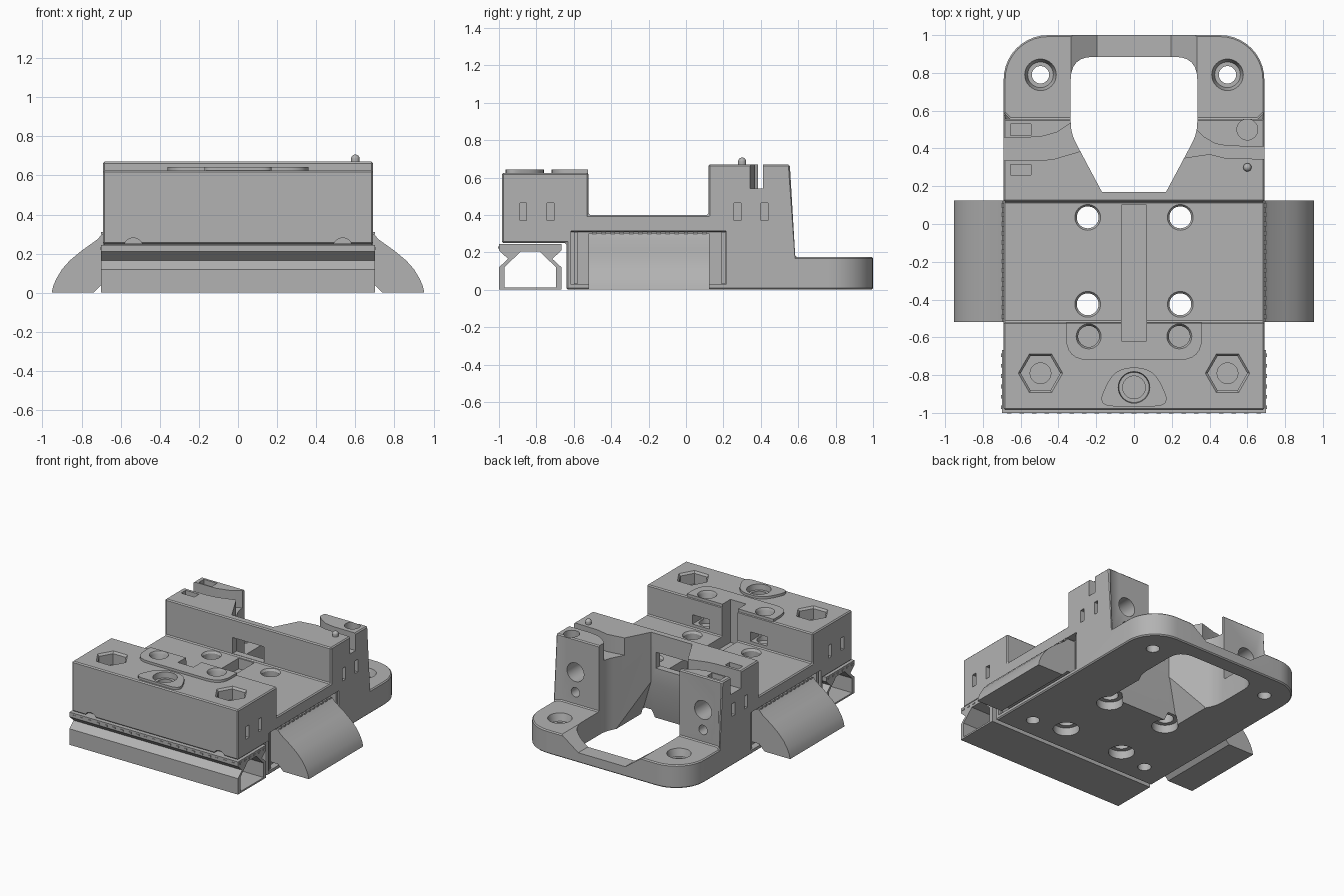
import bpy, bmesh, math
from mathutils import Vector

cube = bpy.data.objects.get("Cube")
if cube:
    bpy.data.objects.remove(cube, do_unlink=True)

grey = bpy.data.materials.new("plain grey")
grey.use_nodes = True
COLOUR = (0.45, 0.45, 0.45, 1)
grey.diffuse_color = COLOUR
grey.node_tree.nodes["Principled BSDF"].inputs["Base Color"].default_value = COLOUR


def make(name, bm):
    bmesh.ops.recalc_face_normals(bm, faces=bm.faces[:])
    mesh = bpy.data.meshes.new(name)
    bm.to_mesh(mesh)
    bm.free()
    mesh.materials.append(grey)
    obj = bpy.data.objects.new(name, mesh)
    bpy.context.scene.collection.objects.link(obj)
    return obj


def place(axis, p, h):
    return {"x": (h, p[0], p[1]), "y": (p[0], h, p[1]), "z": (p[0], p[1], h)}[axis]


def loft_bm(axis, pts, lo, hi, end=None):
    bm = bmesh.new()
    a = [bm.verts.new(place(axis, p, lo)) for p in pts]
    b = [bm.verts.new(place(axis, p, hi)) for p in (end or pts)]
    bm.faces.new(a)
    bm.faces.new(b[::-1])
    for i in range(len(a)):
        j = (i + 1) % len(a)
        bm.faces.new((a[i], a[j], b[j], b[i]))
    return bm


def prism(name, axis, pts, lo, hi, end=None):
    return make(name, loft_bm(axis, pts, lo, hi, end))


def box(name, x, y, z):
    return prism(name, "z", [(x[0], y[0]), (x[1], y[0]), (x[1], y[1]), (x[0], y[1])], *z)


def ring(c, r, n=32):
    return [(c[0] + r * math.cos(2 * math.pi * i / n), c[1] + r * math.sin(2 * math.pi * i / n))
            for i in range(n)]


def rounded(pts, radii, n=6):
    # Replace polygon corners with quadratic curves
    out = []
    for i, p in enumerate(pts):
        p, r = Vector(p), radii[i]
        if r == 0:
            out.append(tuple(p))
            continue
        a = p + (Vector(pts[i - 1]) - p).normalized() * r
        b = p + (Vector(pts[(i + 1) % len(pts)]) - p).normalized() * r
        for k in range(n + 1):
            t = k / n
            out.append(tuple(a * (1 - t) ** 2 + p * (2 * t * (1 - t)) + b * t * t))
    return out


# Main body from its side silhouette
W = 0.69
bm = loft_bm("x", [(-.985, .25), (-.64, .25), (-.64, 0), (1, 0), (1, .175), (.555, .175),
                   (.555, .67), (.12, .67), (.12, .4), (-.52, .4), (-.52, .625), (-.985, .625)], -W, W)


def upright(y):
    return [e for e in bm.edges if all(abs(v.co.y - y) < .001 for v in e.verts)
            and abs(e.verts[0].co.x - e.verts[1].co.x) < .001]


bmesh.ops.bevel(bm, geom=upright(1), offset=.235, segments=10, profile=.5, affect="EDGES")
bmesh.ops.bevel(bm, geom=upright(.555), offset=.035, segments=1, affect="EDGES")
body = make("main_body", bm)
edge = body.modifiers.new("edge", "BEVEL")
edge.width, edge.segments, edge.limit_method, edge.angle_limit = .008, 1, "ANGLE", .7
helpers = []


def combine(obj, op="DIFFERENCE"):
    mod = body.modifiers.new(op, "BOOLEAN")
    mod.operation, mod.object, mod.solver = op, obj, "EXACT"
    helpers.append(obj)


def hole(x, y, r, lo, hi, r2=None):
    combine(prism("cut", "z", ring((x, y), r), lo, hi, ring((x, y), r2 or r)))


# Raised pads on the front block
combine(prism("pad", "z", rounded([(-.36, -.525), (-.36, -.72), (.36, -.72), (.36, -.525)],
                                  [0, .12, .12, 0]), .6, .643), "UNION")
combine(prism("pad", "z", rounded([(-.2, -.965), (.2, -.965), (.1, -.76), (-.1, -.76)],
                                  [.09, .09, .09, .09]), .6, .643), "UNION")

# Large rear opening, flared below, and the lowered rear bridge
combine(prism("cut", "z", rounded([(-.17, .17), (.17, .17), (.335, .48), (.335, .885), (-.335, .885), (-.335, .48)],
                                  [0, 0, .06, .12, .12, .06]), -.1, .8))
combine(prism("cut", "z", [(-.3, .1), (.3, .1), (.3, .4), (-.3, .4)], -.01, .3,
              [(-.17, .172), (.17, .172), (.17, .4), (-.17, .4)]))
combine(prism("cut", "y", [(-.34, .18), (-.195, .075), (.195, .075), (.34, .18)], .8, 1.1))

# Centre channel and the window in the cross wall
combine(box("cut", (-.065, .065), (-.62, .1), (.32, .8)))
combine(box("cut", (-.13, .13), (.08, .2), (.41, .53)))

# Curved grooves across the rear arms
combine(prism("cut", "z", [(.8, .34), (.48, .35), (.4, .37), (.2, .34), (.2, .6), (.33, .5),
                           (.37, .46), (.43, .425), (.5, .412), (.8, .41)], .54, .8))
combine(prism("cut", "z", [(-.8, .335), (-.5, .335), (-.42, .345), (-.2, .41), (-.2, .6), (-.35, .525),
                           (-.41, .485), (-.5, .46), (-.8, .455)], .54, .8))
combine(box("cut", (-.655, -.545), (.468, .53), (.58, .8)))
combine(box("cut", (-.655, -.545), (.26, .315), (.58, .8)))
hole(.6, .5, .055, .5, .8)

# Centre front hole
hole(0, -.865, .06, .1, .8)
hole(0, -.865, .08, .6, .66, .085)

for s in (-1, 1):
    # Through holes with chamfered rims and counterbores beneath
    for y in (.035, -.425):
        hole(s * .245, y, .058, -.1, .8 if y < 0 else .66)
        hole(s * .245, y, .058, .385, .41, .075)
        hole(s * .245, y, .09, -.1, .06)
    # Pad holes and the rear-facing slots below them
    hole(s * .24, -.595, .056, .4, .8)
    hole(s * .24, -.595, .056, .625, .65, .07)
    combine(box("cut", (s * .24 - .07, s * .24 + .07), (-.62, -.5), (.43, .5)))
    # Hexagonal pockets
    combine(prism("cut", "z", ring((s * .495, -.79), .105, 6), .53, .615))
    combine(prism("cut", "z", ring((s * .495, -.79), .105, 6), .61, .63, ring((s * .495, -.79), .122, 6)))
    hole(s * .495, -.79, .055, .2, .8)
    # Rear plate and underside screw holes
    hole(s * .495, .79, .046, -.1, .3)
    hole(s * .495, .79, .068, .12, .18, .085)
    hole(s * .495, -.48, .046, -.1, .1)
    # Holes in the arm backs and arches at the front lower edge
    combine(prism("cut", "y", ring((s * .53, .42), .07), .4, .7))
    combine(prism("cut", "y", ring((s * .53, .27), .035), .4, .7))
    combine(prism("cut", "y", ring((s * .535, .23), .05), -1.1, -.94))
    # Side slots and side pocket
    for y in (-.87, -.725, .275, .42):
        combine(box("cut", sorted((s * .6, s * .8)), (y - .018, y + .018), (.37, .465)))
    combine(prism("cut", "x", [(-.615, .02), (.215, .02), (.215, .31), (-.615, .31)], s * .63, s * .7,
                  [(-.615, .03), (.215, .03), (.215, .315), (-.615, .315)]))

# Bake the cuts and drop the helper solids
bpy.context.view_layer.update()
baked = bpy.data.meshes.new_from_object(body.evaluated_get(bpy.context.evaluated_depsgraph_get()))
body.modifiers.clear()
body.data = baked
for h in helpers:
    bpy.data.objects.remove(h, do_unlink=True)

# Hollow rail under the front block
half = [(0, 0), (.167, 0), (.167, .12), (.118, .165), (.167, .21), (.167, .245), (0, .245)]
inner = [(0, .205), (.05, .205), (.138, .12), (.138, .012), (0, .012)]
for s, side in ((-1, "front"), (1, "back")):
    prism("rail_" + side, "x", [(-.833 + s * u, z) for u, z in half + inner], -.7, .7)

# Small teeth along the rail
for i in range(21):
    x = -.66 + i * .066
    box("rail_tooth", (x - .012, x + .012), (-1.004, -.985), (.22, .232))
for s, side in ((1, "left"), (-1, "right")):
    for i in range(6):
        y = -.97 + i * .055
        box("rail_end_tooth_" + side, sorted((s * .69, s * .705)), (y - .01, y + .01), (.22, .232))
    # Curved side wing with its row of teeth
    prism("side_wing_" + side, "y", [(s * x, z) for x, z in (
        (.62, .3), (.695, .3), (.72, .272), (.8, .215), (.86, .165), (.9, .12), (.93, .07), (.945, .035),
        (.953, 0), (.74, 0), (.695, .045), (.62, .045))], -.52, .125)
    for i in range(13):
        y = -.49 + i * .049
        box("wing_tooth_" + side, sorted((s * .62, s * .7)), (y - .012, y + .012), (.298, .31))
    # Ribs in the ends of the side pocket
    for y in (-.6, .19):
        prism("pocket_rib_" + side, "x", [(y, .03), (y + .02, .03), (y + .02, .31), (y, .31)], s * .6, s * .68)

# Locating pin on the left arm
bm = loft_bm("z", ring((.6, .3), .022, 16), .6, .685)
bmesh.ops.create_uvsphere(bm, u_segments=16, v_segments=8, radius=.022)
for v in bm.verts[-114:]:
    v.co += Vector((.6, .3, .685))
make("locating_pin", bm)

# Smooth round surfaces while keeping edges crisp
bpy.ops.object.select_all(action="DESELECT")
for obj in bpy.context.scene.objects:
    if obj.type == "MESH":
        obj.select_set(True)
bpy.context.view_layer.objects.active = body
bpy.ops.object.shade_smooth_by_angle(angle=math.radians(30))
